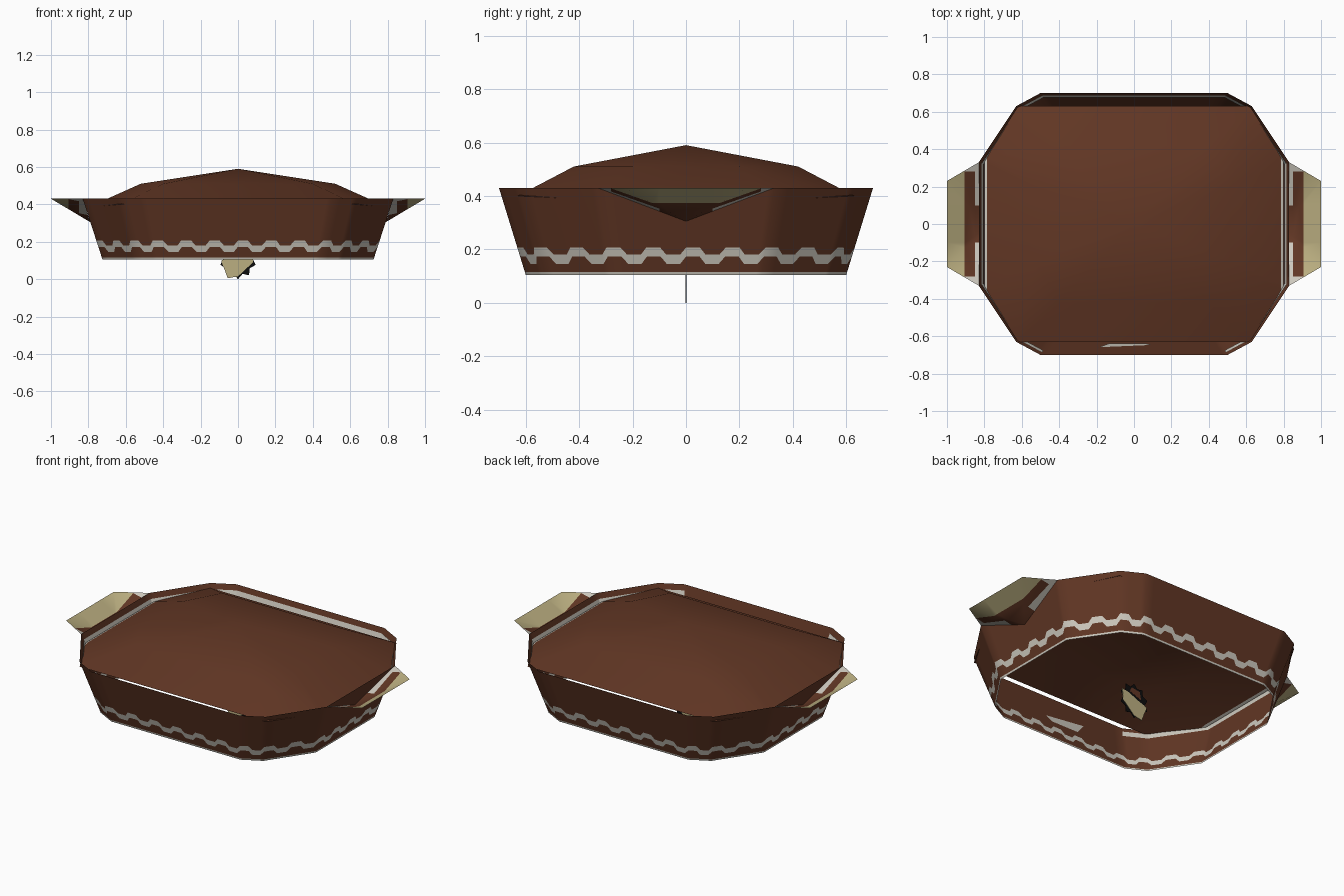
import bpy, bmesh, math
from mathutils import Vector

cube = bpy.data.objects.get("Cube")
if cube:
    bpy.data.objects.remove(cube)


def material(name, rgb):
    m = bpy.data.materials.new(name)
    m.use_nodes = True
    m.diffuse_color = (*rgb, 1)
    m.node_tree.nodes["Principled BSDF"].inputs["Base Color"].default_value = (*rgb, 1)
    return m


BROWN, WHITE, CREAM, BLACK = range(4)
MATS = [material("baked brown", (0.122, 0.038, 0.018)),
        material("off white", (0.62, 0.59, 0.52)),
        material("cream", (0.50, 0.43, 0.22)),
        material("black", (0.004, 0.004, 0.004))]


def finish(name, bm, smooth=None):
    mesh = bpy.data.meshes.new(name)
    bmesh.ops.remove_doubles(bm, verts=bm.verts, dist=0.0005)
    bm.to_mesh(mesh)
    bm.free()
    obj = bpy.data.objects.new(name, mesh)
    bpy.context.collection.objects.link(obj)
    for m in MATS:
        mesh.materials.append(m)
    if smooth:
        bpy.ops.object.select_all(action="DESELECT")
        obj.select_set(True)
        bpy.context.view_layer.objects.active = obj
        bpy.ops.object.shade_smooth_by_angle(angle=math.radians(smooth))
    return obj


def face(bm, points, mat=BROWN):
    f = bm.faces.new([bm.verts.new(p) for p in points])
    f.material_index = mat
    return f


def ring(quarter):
    """Mirror the points of one quarter into a full counterclockwise ring."""
    half = quarter + [(-x, y) for x, y in reversed(quarter)]
    return half + [(-x, -y) for x, y in half]


def pairs(items):
    return zip(items, items[1:] + items[:1])


BASE_Z, RIM_Z = 0.105, 0.43
RIM = ring([(0.83, 0.33), (0.63, 0.63), (0.5, 0.7)])


def on_wall(x, y, z, inset=1.0):
    t = (z - BASE_Z) / (RIM_Z - BASE_Z)
    return Vector((x * (0.873 + 0.127 * t) * inset, y * (0.857 + 0.143 * t) * inset, z))


# Flared dish wall, with a wavy band and a base line cut into its faces
HIGH, LOW = 0.19, 0.163
WAVE = [(0, HIGH), (0.35, HIGH), (0.5, LOW), (0.85, LOW)]
columns = []
for a, b in pairs(RIM):
    a, b = Vector(a), Vector(b)
    count = max(1, round((b - a).length / 0.17))
    for i in range(count):
        for part, mid in WAVE:
            p = a.lerp(b, (i + part) / count)
            levels = (BASE_Z, 0.116, mid - 0.017, mid + 0.017, RIM_Z)
            columns.append([on_wall(p.x, p.y, z) for z in levels])
bm = bmesh.new()
for c, d in pairs(columns):
    for row in range(4):
        face(bm, (c[row], d[row], d[row + 1], c[row + 1]), WHITE if row in (0, 2) else BROWN)
finish("dish_wall", bm, 40)

# Thin painted line inside the rim, left out along the front
bm = bmesh.new()
for a, b in pairs(RIM):
    if a[1] < -0.65 and b[1] < -0.65:
        continue
    face(bm, [on_wall(*b, 0.365, 0.994), on_wall(*a, 0.365, 0.994),
              on_wall(*a, 0.40, 0.994), on_wall(*b, 0.40, 0.994)], WHITE)
# Short painted mark inside the front
face(bm, [on_wall(x, -0.7, z, 0.994)
          for x, z in ((0.06, 0.24), (-0.14, 0.24), (-0.2, 0.31), (0.1, 0.27))], WHITE)
finish("inner_rim_line", bm)

# Faceted domed crust with a pale edge at each side
outer = [Vector((x, y, 0.385 if abs(x) > 0.7 else 0.40))
         for x, y in ring([(0.80, 0.33), (0.63, 0.63)])]
middle = [Vector((x, y, 0.51)) for x, y in ring([(0.52, 0.2), (0.4, 0.42)])]
bm = bmesh.new()
for (a, b), (c, d) in zip(pairs(outer), pairs(middle)):
    face(bm, (a, b, d, c))
    face(bm, (c, d, (0, 0, 0.59)))
bmesh.ops.remove_doubles(bm, verts=bm.verts, dist=0.0005)
for side in (1, -1):
    bmesh.ops.bisect_plane(bm, geom=bm.verts[:] + bm.edges[:] + bm.faces[:],
                           plane_co=(side * 0.785, 0, 0), plane_no=(1, 0, 0))
for f in bm.faces:
    f.material_index = WHITE if abs(f.calc_center_median().x) > 0.785 else BROWN
finish("crust", bm, 40)

# Cupped handles: three folded faces, coloured by distance from the dish
for side, name in ((1, "left_handle"), (-1, "right_handle")):
    bm = bmesh.new()
    low = (0.79, 0, 0.305)
    edge = [(0.83, 0.33, RIM_Z), (1, 0.23, RIM_Z), (1, -0.23, RIM_Z), (0.83, -0.33, RIM_Z)]
    for a, b in zip(edge, edge[1:]):
        face(bm, (a, b, low))
    bmesh.ops.remove_doubles(bm, verts=bm.verts, dist=0.0005)
    cuts = [((x, 0, 0), (1, 0, 0)) for x in (0.85, 0.905)]
    cuts += [((0, y, 0), (0, 1, 0)) for y in (-0.28, -0.1, 0.1, 0.28)]
    for co, no in cuts:
        bmesh.ops.bisect_plane(bm, geom=bm.verts[:] + bm.edges[:] + bm.faces[:],
                               plane_co=co, plane_no=no)
    for f in bm.faces:
        c = f.calc_center_median()
        if c.x > 0.905:
            f.material_index = CREAM
        elif abs(c.y) > 0.28 or (c.x < 0.85 and abs(c.y) > 0.1):
            f.material_index = WHITE
    for v in bm.verts:
        v.co.x *= side
    if side < 0:
        bmesh.ops.reverse_faces(bm, faces=bm.faces[:])
    finish(name, bm, 30)


# Small upright ornament under the middle, made of thin layered plates
def plate(name, outline, thickness, mat):
    bm = bmesh.new()
    f = face(bm, [(x, -thickness / 2, z) for x, z in outline], mat)
    grown = bmesh.ops.extrude_face_region(bm, geom=[f])["geom"]
    bmesh.ops.translate(bm, vec=(0, thickness, 0),
                        verts=[v for v in grown if isinstance(v, bmesh.types.BMVert)])
    bmesh.ops.recalc_face_normals(bm, faces=bm.faces[:])
    finish(name, bm)


star = []
for i in range(20):
    r = 0.1 if i % 2 else 0.078
    angle = math.tau * i / 20
    star.append((r * math.cos(angle), 0.11 + 1.1 * r * math.sin(angle)))
plate("ornament_back", star, 0.002, BLACK)
plate("ornament_leaf", [(-0.09, 0.1), (-0.055, 0.005), (0, 0.015), (0.08, 0.09),
                        (0.085, 0.16), (0.04, 0.15), (-0.03, 0.12)], 0.005, CREAM)
plate("ornament_patch", [(-0.05, 0.13), (0.03, 0.16), (0.02, 0.19), (-0.04, 0.18)], 0.004, BROWN)
